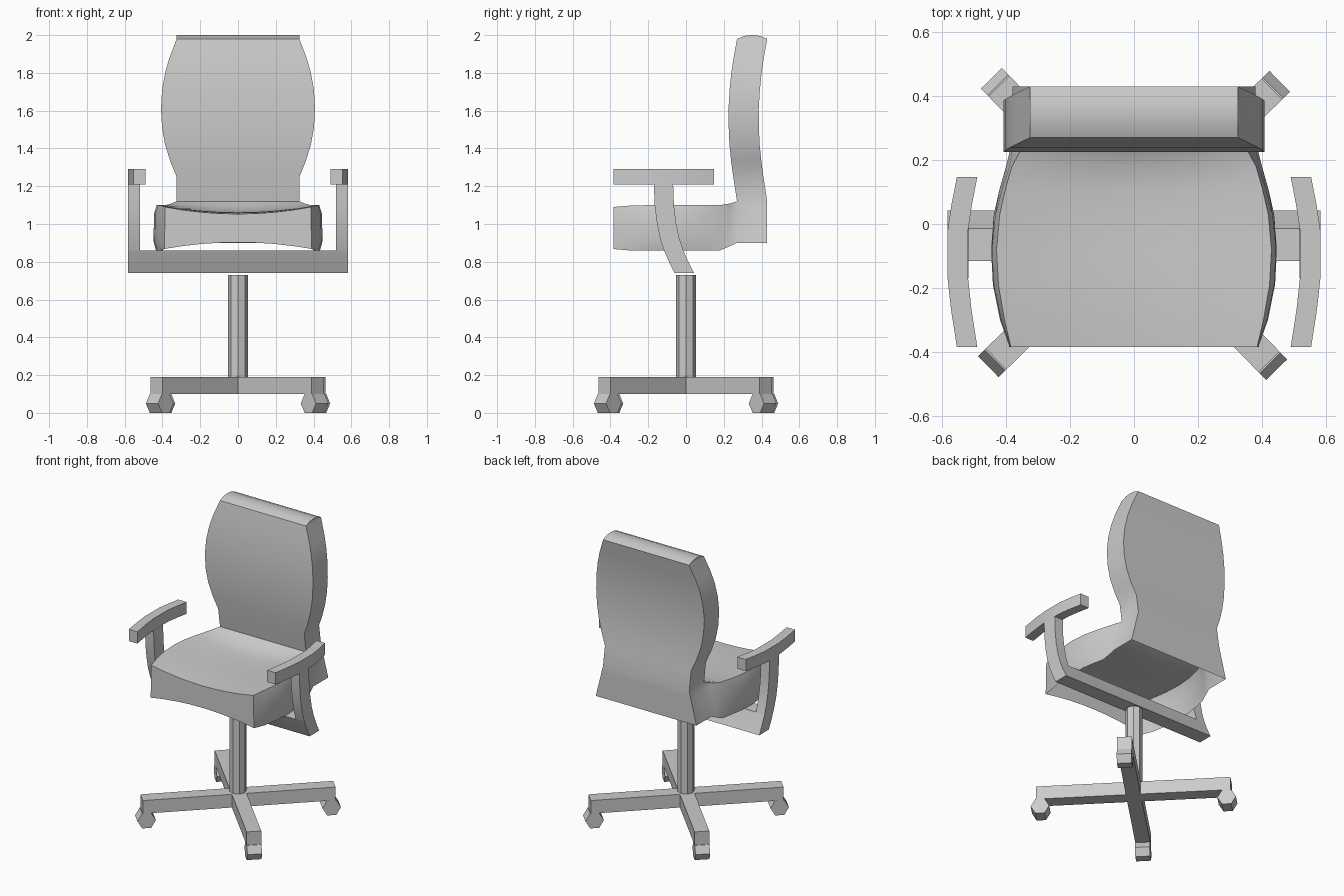
import bpy, bmesh, math
from mathutils import Matrix, Vector

if "Cube" in bpy.data.objects:
    bpy.data.objects.remove(bpy.data.objects["Cube"])


def finish(name, bm, smooth=None):
    bmesh.ops.remove_doubles(bm, verts=bm.verts, dist=0.0005)
    bmesh.ops.recalc_face_normals(bm, faces=bm.faces)
    me = bpy.data.meshes.new(name)
    bm.to_mesh(me)
    bm.free()
    ob = bpy.data.objects.new(name, me)
    bpy.context.collection.objects.link(ob)
    if smooth:
        bpy.ops.object.select_all(action='DESELECT')
        ob.select_set(True)
        bpy.context.view_layer.objects.active = ob
        bpy.ops.object.shade_smooth_by_angle(angle=math.radians(smooth))
    return ob


def sheet(bm, rows):
    """Grid of quads through equally long rows of points."""
    vs = [[bm.verts.new(p) for p in r] for r in rows]
    for a, b in zip(vs, vs[1:]):
        for i in range(len(a) - 1):
            bm.faces.new((a[i], a[i + 1], b[i + 1], b[i]))


def loft(bm, rings):
    """Closed solid through four-cornered rings, capped at both ends."""
    sheet(bm, [list(r) + [r[0]] for r in rings])
    for r in (rings[0], rings[-1]):
        bm.faces.new([bm.verts.new(p) for p in r])


def row(hw, y, z, dip=0.0, n=8):
    ts = [2 * i / n - 1 for i in range(n + 1)]
    return [(hw * t, y, z - dip * (1 - t * t)) for t in ts]


# Seat and backrest: one shell, open underneath
# seat stations: y, top z, rim z, top half width, rim half width, bulge, dip
seat = [(-0.385, 1.09, 0.868, 0.385, 0.39, 0.0, 0.037),
        (-0.30, 1.097, 0.86, 0.405, 0.41, 0.01, 0.038),
        (-0.19, 1.10, 0.86, 0.424, 0.428, 0.014, 0.038),
        (-0.08, 1.10, 0.86, 0.43, 0.434, 0.014, 0.038),
        (0.03, 1.10, 0.86, 0.42, 0.428, 0.012, 0.038),
        (0.11, 1.10, 0.86, 0.402, 0.415, 0.008, 0.034),
        (0.18, 1.10, 0.86, 0.382, 0.40, 0.004, 0.025),
        (0.23, 1.108, 0.882, 0.355, 0.388, 0.0, 0.01),
        (0.27, 1.12, 0.90, 0.325, 0.38, 0.0, 0.0)]
# backrest stations: z, front y, half width
back = [(1.12, 0.27, 0.325), (1.25, 0.25, 0.325), (1.33, 0.239, 0.358),
        (1.42, 0.23, 0.386), (1.51, 0.226, 0.402), (1.61, 0.225, 0.408),
        (1.71, 0.231, 0.402), (1.80, 0.24, 0.386), (1.88, 0.252, 0.363),
        (1.98, 0.27, 0.325)]
crown = [(0.27, 1.98), (0.31, 1.996), (0.35, 2.0), (0.39, 1.996), (0.43, 1.98)]
T = 0.16


def side_column(s, y, zt, zb, wt, wb, bulge):
    pts = []
    for f in (0, 0.2, 0.8, 1):
        w = wt + (wb - wt) * f + (bulge if 0 < f < 1 else 0)
        pts.append((s * w, y, zt + (zb - zt) * f))
    return pts


bm = bmesh.new()
skin = [row(wt, y, zt, dip) for y, zt, zb, wt, wb, b, dip in seat]
skin += [row(w, y, z) for z, y, w in back[1:]]
skin += [row(0.325, y, z) for y, z in crown[1:-1]]
skin += [row(w, y + T, z) for z, y, w in reversed(back)]
tail = (0.43, 1.12, 0.90, 0.325, 0.38, 0.0)
skin += [row(p[0], p[1], p[2]) for p in side_column(1, *tail)[1:]]
sheet(bm, skin)
sheet(bm, [row(0.385, -0.385, 1.09, 0.037), row(0.39, -0.385, 0.868, -0.035)])
for s in (-1, 1):
    sheet(bm, [side_column(s, *st[:6]) for st in seat] + [side_column(s, *tail)])
    sheet(bm, [[(s * w, y, z), (s * w, y + T, z)] for z, y, w in back])
    bm.faces.new([bm.verts.new((s * 0.325, y, z)) for y, z in crown])
finish("seat_and_back", bm, 32)

# Arm frame: swept crossbar and two curved posts
curve = [(-0.06, 0.74), (-0.09, 0.80), (-0.116, 0.86), (-0.139, 0.93),
         (-0.155, 1.01), (-0.166, 1.10), (-0.17, 1.21)]   # front y, z


def slab(x0, x1, pts):
    return [[(x0, y, z), (x1, y, z), (x1, y + 0.102, z), (x0, y + 0.102, z)]
            for y, z in pts]


bm = bmesh.new()
loft(bm, slab(-0.583, 0.583, curve[:3]))
for s in (-1, 1):
    loft(bm, slab(s * 0.518, s * 0.583, curve[2:]))
finish("arm_frame", bm, 30)

# Arm pads, bowed outward
for s, side in ((-1, "left"), (1, "right")):
    bm = bmesh.new()
    loft(bm, [[(s * x, y, 1.21), (s * (x + 0.064), y, 1.21),
               (s * (x + 0.064), y, 1.29), (s * x, y, 1.29)]
              for y, x in ((-0.385, 0.49), (-0.27, 0.508), (-0.17, 0.519),
                           (-0.02, 0.519), (0.06, 0.507), (0.147, 0.49))])
    finish(side + "_arm_pad", bm, 30)

# Column
bm = bmesh.new()
bmesh.ops.create_cone(bm, cap_ends=True, segments=8, radius1=0.052,
                      radius2=0.052, depth=0.58,
                      matrix=Matrix.Translation((0, 0, 0.44)))
finish("column", bm)

# Four-armed base and hexagonal casters
for i in range(4):
    turn = Matrix.Rotation(math.radians(44.4 + 90 * i), 4, 'Z')
    bm = bmesh.new()
    bmesh.ops.create_cube(bm, size=1, matrix=turn
                          @ Matrix.Translation((0.302, 0, 0.145))
                          @ Matrix.Diagonal((0.604, 0.092, 0.09, 1)))
    finish("base_leg_%d" % (i + 1), bm)
    bm = bmesh.new()
    bmesh.ops.create_cone(bm, cap_ends=True, segments=6, radius1=0.0577,
                          radius2=0.0577, depth=0.092, matrix=turn
                          @ Matrix.Translation((0.58, 0, 0.05))
                          @ Matrix.Rotation(math.pi / 2, 4, 'X'))
    # points along the leg, flats on the floor
    top = max(v.co.z for v in bm.verts)
    if top > 0.105:
        bmesh.ops.rotate(bm, verts=bm.verts,
                         cent=turn @ Vector((0.58, 0, 0.05)),
                         matrix=turn.to_3x3() @ Matrix.Rotation(math.pi / 6, 3, 'Y')
                         @ turn.to_3x3().inverted())
    finish("caster_%d" % (i + 1), bm)
